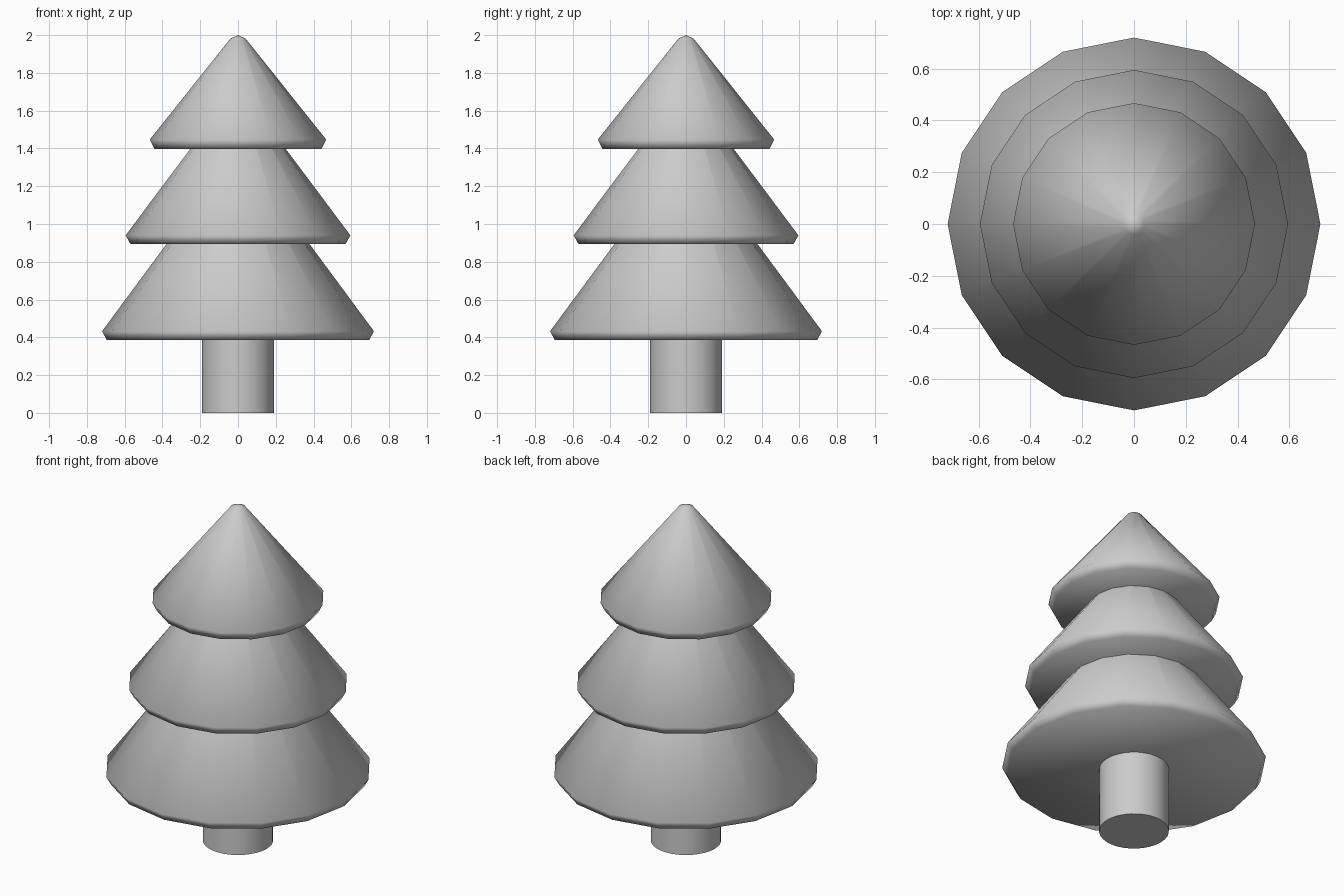
import bpy, bmesh, math

if "Cube" in bpy.data.objects:
    bpy.data.objects.remove(bpy.data.objects["Cube"])


def lathe(name, profile, sides, tip_z=None):
    """Solid of revolution about z; capped below, closed by a tip or a flat cap above."""
    bm = bmesh.new()
    rings = []
    for r, z in profile:
        rings.append([bm.verts.new((r * math.cos(2 * math.pi * i / sides),
                                    r * math.sin(2 * math.pi * i / sides), z))
                      for i in range(sides)])
    for low, high in zip(rings, rings[1:]):
        for i in range(sides):
            j = (i + 1) % sides
            bm.faces.new((low[i], low[j], high[j], high[i]))
    bm.faces.new(rings[0][::-1])
    top = rings[-1]
    if tip_z is None:
        bm.faces.new(top)
    else:
        tip = bm.verts.new((0, 0, tip_z))
        for i in range(sides):
            bm.faces.new((top[i], top[(i + 1) % sides], tip))
    for f in bm.faces:
        f.smooth = True
    mesh = bpy.data.meshes.new(name)
    bm.to_mesh(mesh)
    bm.free()
    obj = bpy.data.objects.new(name, mesh)
    bpy.context.collection.objects.link(obj)
    return obj


# Trunk: smooth cylinder with crisp ends
trunk = lathe("trunk", [(0.19, 0), (0.19, 0.45)], 32)
bpy.context.view_layer.objects.active = trunk
trunk.select_set(True)
bpy.ops.object.shade_smooth_by_angle(angle=math.radians(30))

# Foliage: 16-sided cones with a chamfered rim and blunted tip
# name, underside radius, underside z, rim radius, rim z, tip z
tiers = [
    ("lower_foliage", 0.695, 0.387, 0.72, 0.432, 1.37),
    ("middle_foliage", 0.57, 0.895, 0.595, 0.94, 1.70),
    ("upper_foliage", 0.443, 1.398, 0.467, 1.447, 2.0),
]
for name, r0, z0, r1, z1, tip in tiers:
    lathe(name, [(r0, z0), (r1, z1), (0.04, tip - 0.018)], 16, tip)
